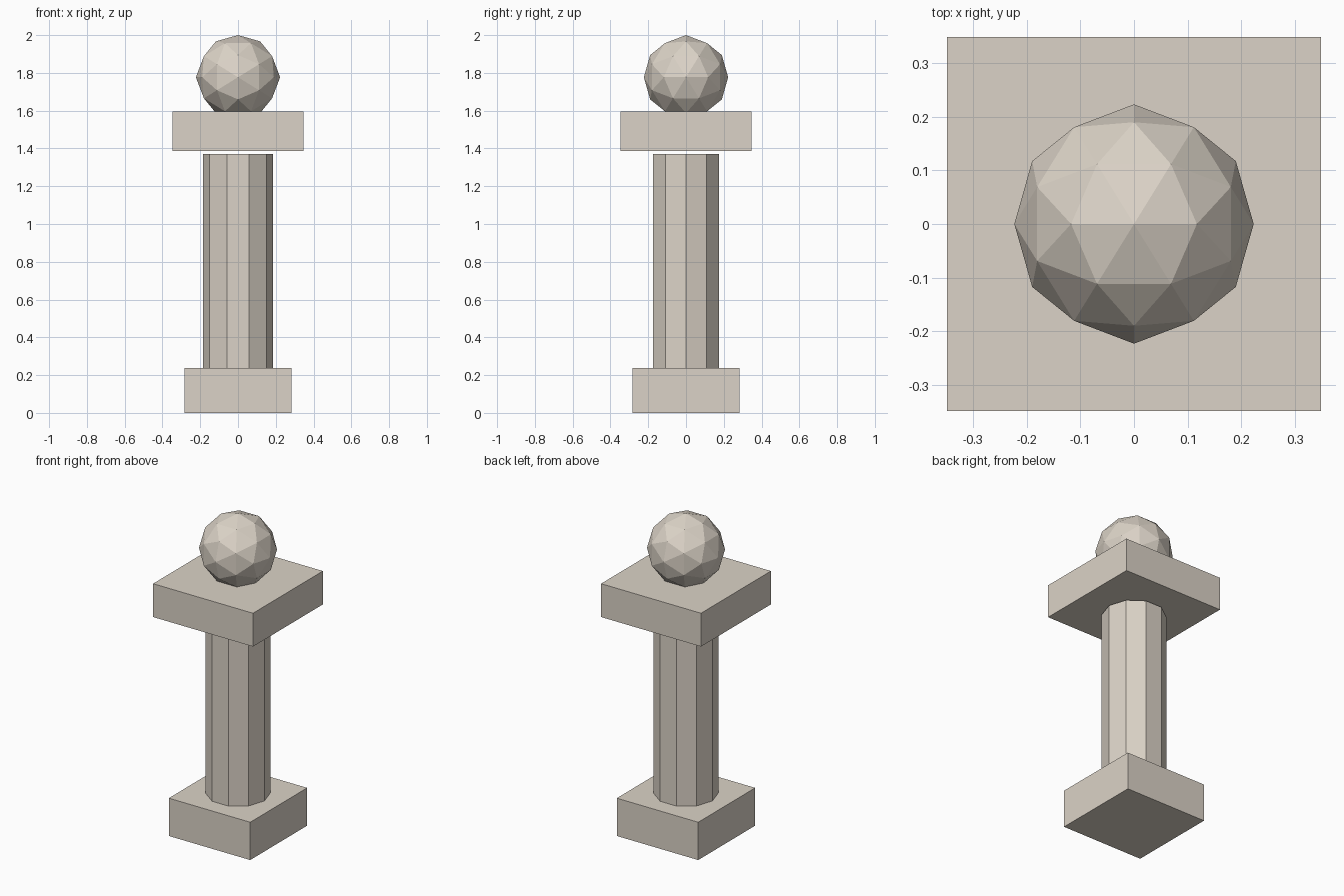
import bpy, bmesh, math
from itertools import combinations
from mathutils import Matrix, Vector

if "Cube" in bpy.data.objects:
    bpy.data.objects.remove(bpy.data.objects["Cube"])

stone = bpy.data.materials.new("pale_stone")
stone.diffuse_color = (0.71, 0.65, 0.57, 1)
stone.use_nodes = True
stone.node_tree.nodes["Principled BSDF"].inputs["Base Color"].default_value = stone.diffuse_color


def add_object(name, bm):
    bmesh.ops.recalc_face_normals(bm, faces=bm.faces)
    mesh = bpy.data.meshes.new(name)
    bm.to_mesh(mesh)
    bm.free()
    mesh.materials.append(stone)
    obj = bpy.data.objects.new(name, mesh)
    bpy.context.collection.objects.link(obj)
    return obj


def slab(name, width, z0, z1):
    bm = bmesh.new()
    bmesh.ops.create_cube(bm, size=1)
    bmesh.ops.scale(bm, vec=(width, width, z1 - z0), verts=bm.verts)
    bmesh.ops.translate(bm, vec=(0, 0, (z0 + z1) / 2), verts=bm.verts)
    return add_object(name, bm)


# Square base and wider square cap
slab("base", 0.567, 0, 0.238)
slab("cap", 0.696, 1.386, 1.596)

# Ten-sided shaft with corners on the x axis, stopping just short of the cap
Z0, Z1 = 0.238, 1.37
bm = bmesh.new()
bmesh.ops.create_cone(
    bm, cap_ends=True, segments=10, radius1=0.185, radius2=0.185, depth=Z1 - Z0,
    matrix=Matrix.Translation((0, 0, (Z0 + Z1) / 2)) @ Matrix.Rotation(math.pi / 2, 4, 'Z'))
add_object("shaft", bm)

# Faceted ball: icosahedron corners plus edge midpoints pushed out to the sphere
R = 0.223
PHI = (1 + math.sqrt(5)) / 2
corners = []
for a in (-1, 1):
    for b in (-PHI, PHI):
        corners += [Vector((a, 0, b)), Vector((0, b, a)), Vector((b, a, 0))]
mids = [p + q for p, q in combinations(corners, 2) if (p - q).length < 2.1]
bm = bmesh.new()
for p in corners + mids:
    bm.verts.new(p.normalized() * R)
bmesh.ops.convex_hull(bm, input=bm.verts)
ball = add_object("ball", bm)
ball.location.z = 2 - R
